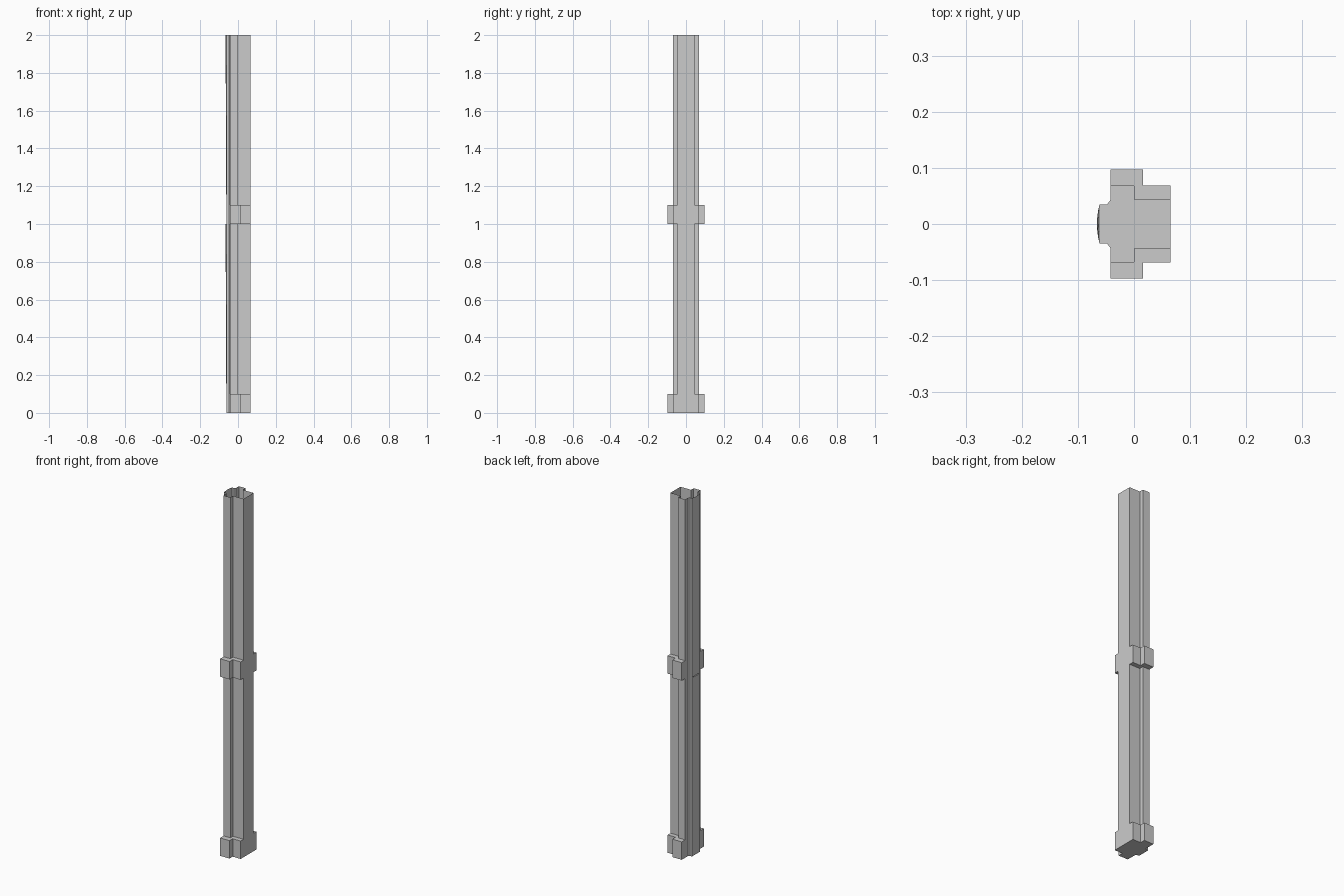
import bpy, bmesh

if "Cube" in bpy.data.objects:
    bpy.data.objects.remove(bpy.data.objects["Cube"])

# Half outlines (y > 0) from the +x side round to the -x spine; matching point order
SHAFT = [(0.065, 0.044), (0.0, 0.044), (0.0, 0.0675), (-0.042, 0.0675)]
COLLAR = [(0.065, 0.069), (0.016, 0.069), (0.016, 0.0975), (-0.042, 0.0975)]
NECK = [(-0.042, 0.043), (-0.048, 0.035), (-0.0615, 0.035)]


def outline(part, z):
    """Closed outline at height z; the spine bows outwards towards the top."""
    spine = [(-0.0615 - 0.0045 * z * (1 - (y / 0.035) ** 2), y)
             for y in (0.024, 0.012)]
    half = part + NECK + spine
    pts = half + [(-0.0615 - 0.0045 * z, 0.0)] + [(x, -y) for x, y in reversed(half)]
    return [(x, y, z) for x, y in pts]


def build_segment(name, base):
    bm = bmesh.new()
    made = {}

    def vert(p):
        key = tuple(round(c, 6) for c in p)
        if key not in made:
            made[key] = bm.verts.new(key)
        return made[key]

    levels = [(COLLAR, 0.0), (COLLAR, 0.1), (SHAFT, 0.1), (SHAFT, 1.0)]
    rings = [[vert(p) for p in outline(part, z)] for part, z in levels]

    # Side walls and the stepped collar top
    for a, b in zip(rings, rings[1:]):
        for i in range(len(a) - 1):
            loop = list(dict.fromkeys((a[i], a[i + 1], b[i + 1], b[i])))
            if len(loop) > 2:
                bm.faces.new(loop)
    # Flush +x face and the underside; the top stays open
    bm.faces.new([r[-1] for r in rings] + [r[0] for r in reversed(rings)])
    bm.faces.new(rings[0][::-1])

    mesh = bpy.data.meshes.new(name)
    bm.to_mesh(mesh)
    bm.free()
    obj = bpy.data.objects.new(name, mesh)
    obj.location.z = base
    bpy.context.collection.objects.link(obj)


# Two identical stacked column segments
for part_name, height in (("lower_column", 0.0), ("upper_column", 1.0)):
    build_segment(part_name, height)
